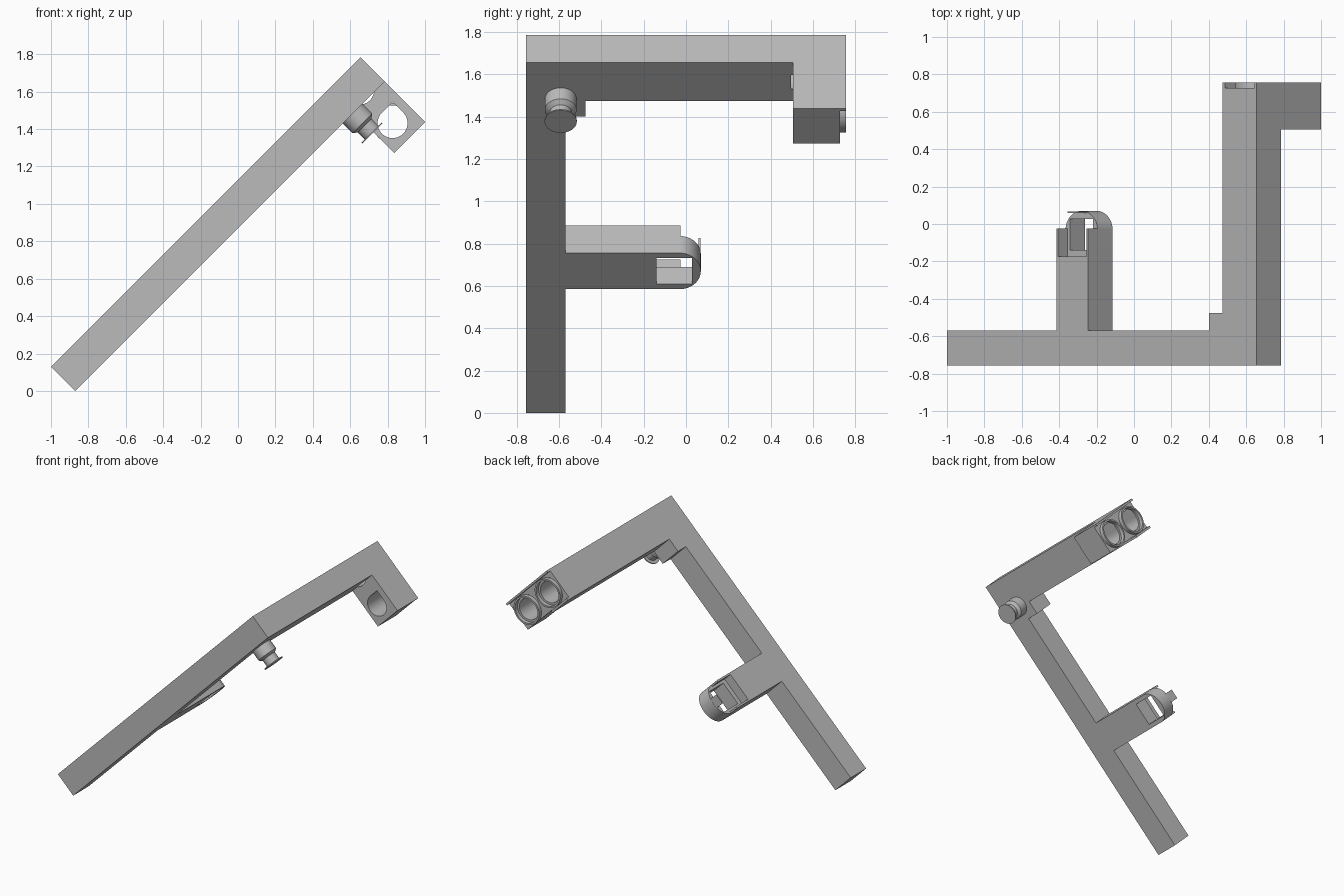
import bpy, bmesh, math
from mathutils import Matrix, Vector

cube = bpy.data.objects.get("Cube")
if cube:
    bpy.data.objects.remove(cube, do_unlink=True)

gray = bpy.data.materials.new("mid_gray")
gray.use_nodes = True
gray.diffuse_color = (0.5, 0.5, 0.5, 1)
gray.node_tree.nodes["Principled BSDF"].inputs["Base Color"].default_value = (0.5, 0.5, 0.5, 1)

# Tilted frame: u runs up the bar, y is depth, w is the bar's thickness
TILT = Matrix.Translation((-1, 0, 0.13)) @ Matrix.Rotation(-math.pi / 4, 4, 'Y')
THICK = 0.184


def finish(name, bm, smooth=False):
    bmesh.ops.recalc_face_normals(bm, faces=bm.faces[:])
    mesh = bpy.data.meshes.new(name)
    bm.to_mesh(mesh)
    bm.free()
    mesh.materials.append(gray)
    obj = bpy.data.objects.new(name, mesh)
    bpy.context.collection.objects.link(obj)
    obj.matrix_world = TILT
    if smooth:
        bpy.ops.object.select_all(action='DESELECT')
        obj.select_set(True)
        bpy.context.view_layer.objects.active = obj
        bpy.ops.object.shade_smooth_by_angle(angle=math.radians(30))
    return obj


def prism(name, outline, lo, hi, axis='w', smooth=False):
    """Extrude an outline: (u, y) points along w, or (u, w) points along y."""
    bm = bmesh.new()
    at = (lambda a, b: (a, b, lo)) if axis == 'w' else (lambda a, b: (a, lo, b))
    face = bm.faces.new([bm.verts.new(at(a, b)) for a, b in outline])
    new = bmesh.ops.extrude_face_region(bm, geom=[face])["geom"]
    step = Vector((0, 0, hi - lo)) if axis == 'w' else Vector((0, hi - lo, 0))
    bmesh.ops.translate(bm, vec=step, verts=[v for v in new if isinstance(v, bmesh.types.BMVert)])
    return finish(name, bm, smooth)


def box(name, u, y, w):
    return prism(name, [(u[0], y[0]), (u[1], y[0]), (u[1], y[1]), (u[0], y[1])], *w)


def lathe(name, profile, center, axis, closed=False):
    """Spin (radius, height) points about a line through center."""
    bm = bmesh.new()
    center = Vector(center)
    side, up = Vector((1, 0, 0)), Vector(axis)
    verts = [bm.verts.new(center + side * r + up * h) for r, h in profile]
    edges = [bm.edges.new(p) for p in zip(verts, verts[1:])]
    if closed:
        edges.append(bm.edges.new((verts[-1], verts[0])))
    bmesh.ops.spin(bm, geom=verts + edges, cent=center, axis=up,
                   angle=math.tau, steps=48, use_duplicate=False)
    bmesh.ops.remove_doubles(bm, verts=bm.verts[:], dist=0.0001)
    return finish(name, bm, True)


def cut(obj, cutters):
    for c in cutters:
        mod = obj.modifiers.new("cut", 'BOOLEAN')
        mod.operation, mod.solver, mod.object = 'DIFFERENCE', 'EXACT', c
    bpy.context.view_layer.update()
    graph = bpy.context.evaluated_depsgraph_get()
    mesh = bpy.data.meshes.new_from_object(obj.evaluated_get(graph))
    obj.modifiers.clear()
    obj.data = mesh


def arc(cu, cv, ru, rv, a0, a1, steps):
    return [(cu + ru * math.cos(math.radians(a0 + (a1 - a0) * i / steps)),
             cv + rv * math.sin(math.radians(a0 + (a1 - a0) * i / steps)))
            for i in range(steps + 1)]


# Main frame: long bar, rear arm, inner corner block and tongue root
END, ARM, BACK, FRONT, BAR = 2.34, 2.085, 0.757, -0.757, -0.57
T0, T1 = 0.827, 1.068
frame = prism("main_frame", [
    (0, FRONT), (END, FRONT), (END, BACK), (ARM, BACK), (ARM, -0.475), (1.98, -0.475),
    (1.98, BAR), (T1, BAR), (T1, -0.175), (T0, -0.175), (T0, BAR), (0, BAR)], -THICK, 0)

# Block hanging under the end of the arm
socket_block = box("socket_block", (2.105, END), (0.505, BACK), (-0.49, -THICK))

# Two teardrop sockets and the shallow slot across the end
HU = 2.212
cutters = [box("slot_cutter", (2.102, 2.325), (0.727, 0.9), (-0.7, 0.2))]
for i, w in enumerate((-0.119, -0.371)):
    drop = arc(HU, w, 0.08, 0.08, 90, 360, 36) + [(HU + 0.08, w + 0.08)]
    cutters.append(prism(f"socket_cutter_{i}", drop, 0.495 - 0.1 * i, 0.9, 'y'))
    lathe(f"socket_rim_{i}", [(0.095, 0), (0.108, 0), (0.108, 0.03), (0.095, 0.03)],
          (HU, 0.726, w), (0, 1, 0), closed=True)
for part in (frame, socket_block):
    cut(part, cutters)

# Stepped knob under the corner
lathe("knob", [(0, 0), (0.075, 0), (0.075, 0.075), (0.052, 0.092), (0.052, 0.145),
               (0.076, 0.145), (0.076, 0.152), (0, 0.152)],
      (2.097, -0.592, -THICK + 0.002), (0, 0, -1))

# Rounded tongue with a window through it
mid = (T0 + T1) / 2
tongue = prism("rounded_tongue", [(T0, -0.175), (T1, -0.175)]
               + arc(mid, -0.03, (T1 - T0) / 2, 0.1, 0, 180, 32), -THICK, -0.07, smooth=True)
window = box("window_cutter", (0.86, 1.035), (-0.14, 0.028), (-0.3, 0.1))
cut(tongue, [window])

# Thin side walls and end tab on the tongue
for name, u in (("lower", T0), ("upper", T1 - 0.014)):
    box(f"{name}_tongue_wall", (u, u + 0.014), (-0.175, -0.025), (-0.07, 0))
box("tongue_tab", (0.91, 0.985), (0.058, 0.068), (-0.08, 0))

for c in cutters + [window]:
    bpy.data.objects.remove(c, do_unlink=True)
